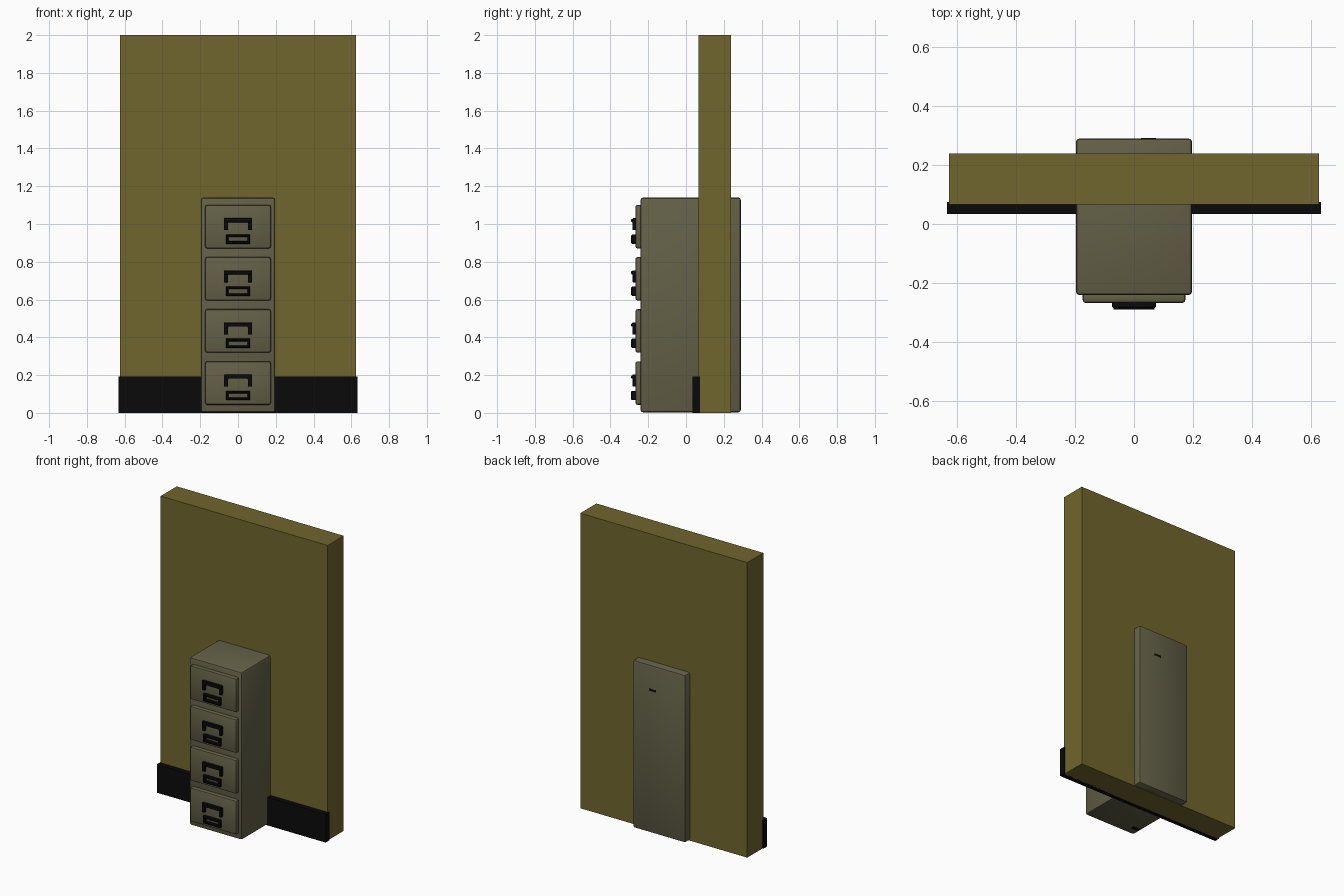
import bpy, bmesh, math
from mathutils import Vector

if "Cube" in bpy.data.objects:
    bpy.data.objects.remove(bpy.data.objects["Cube"])


def material(name, rgb):
    m = bpy.data.materials.new(name)
    m.diffuse_color = (*rgb, 1.0)
    m.use_nodes = True
    m.node_tree.nodes["Principled BSDF"].inputs["Base Color"].default_value = m.diffuse_color
    return m


OCHRE = material("ochre wall", (0.163, 0.133, 0.026))
METAL = material("olive grey metal", (0.125, 0.117, 0.063))
BLACK = material("black", (0.003, 0.003, 0.003))


def finish(name, bm, mat, smooth=False):
    bmesh.ops.recalc_face_normals(bm, faces=bm.faces)
    mesh = bpy.data.meshes.new(name)
    bm.to_mesh(mesh)
    bm.free()
    mesh.materials.append(mat)
    obj = bpy.data.objects.new(name, mesh)
    bpy.context.collection.objects.link(obj)
    if smooth:
        bpy.context.view_layer.objects.active = obj
        obj.select_set(True)
        bpy.ops.object.shade_smooth_by_angle(angle=math.radians(35))
        obj.select_set(False)
    return obj


def box(name, x, y, z, mat, bevel=0.0, segments=2):
    """Box from (min, max) ranges, with optional rounded edges."""
    bm = bmesh.new()
    bmesh.ops.create_cube(bm, size=1)
    lo, hi = Vector((x[0], y[0], z[0])), Vector((x[1], y[1], z[1]))
    for v in bm.verts:
        v.co = (lo + hi) / 2 + v.co * (hi - lo)
    if bevel:
        bmesh.ops.bevel(bm, geom=bm.edges[:], offset=bevel, segments=segments,
                        profile=0.5, affect='EDGES')
    return finish(name, bm, mat, bevel > 0)


def extruded(name, pts, y, mat, bevel):
    """Closed x/z outline pushed along y, with softened edges."""
    bm = bmesh.new()
    face = bm.faces.new([bm.verts.new((px, y[0], pz)) for px, pz in pts])
    ext = bmesh.ops.extrude_face_region(bm, geom=[face])
    for v in ext["geom"]:
        if isinstance(v, bmesh.types.BMVert):
            v.co.y = y[1]
    bmesh.ops.recalc_face_normals(bm, faces=bm.faces)
    bmesh.ops.bevel(bm, geom=bm.edges[:], offset=bevel, segments=2,
                    profile=0.5, affect='EDGES')
    return finish(name, bm, mat, True)


def label_frame(name, w, h, rim, y, zc, mat):
    """Rectangular ring standing on the drawer face."""
    bm = bmesh.new()
    rings = []
    for yy, d in ((y[1], 0), (y[0] + 0.005, 0), (y[0], 0.005),
                  (y[0], rim - 0.004), (y[0] + 0.004, rim), (y[1], rim)):
        a, b = w - d, h - d
        rings.append([bm.verts.new((sx * a, yy, zc + sz * b))
                      for sx, sz in ((-1, -1), (1, -1), (1, 1), (-1, 1))])
    for i in range(len(rings)):
        r0, r1 = rings[i], rings[(i + 1) % len(rings)]
        for k in range(4):
            bm.faces.new((r0[k], r0[(k + 1) % 4], r1[(k + 1) % 4], r1[k]))
    return finish(name, bm, mat)


# Wall panel and its skirting board
box("wall", (-0.626, 0.626), (0.066, 0.238), (0, 2), OCHRE)
box("skirting_board", (-0.633, 0.633), (0.034, 0.074), (0, 0.192), BLACK)

# Cabinet body, passing through the wall
box("cabinet_body", (-0.197, 0.197), (-0.241, 0.29), (0.003, 1.14), METAL, 0.013)

# Small dark marks on the back and underside
box("back_slot", (0.023, 0.075), (0.285, 0.2905), (0.965, 0.98), BLACK)
box("underside_slot", (-0.18, -0.13), (-0.185, -0.155), (0.002, 0.006), BLACK)

# Four drawers, each with a pull and a label holder
for i in range(4):
    zc = 0.158 + 0.276 * i
    box(f"drawer_front_{i + 1}", (-0.174, 0.174), (-0.268, -0.23),
        (zc - 0.115, zc + 0.115), METAL, 0.011)
    top, mid, low = zc + 0.045, zc + 0.023, zc - 0.019
    extruded(f"drawer_pull_{i + 1}",
             [(-0.074, low), (-0.053, low), (-0.053, mid), (0.053, mid),
              (0.053, low), (0.074, low), (0.074, top), (-0.074, top)],
             (-0.284, -0.264), BLACK, 0.004)
    box(f"pull_lip_{i + 1}", (-0.07, 0.07), (-0.29, -0.27),
        (mid, top - 0.004), BLACK, 0.004)
    label_frame(f"label_holder_{i + 1}", 0.063, 0.025, 0.014,
                (-0.29, -0.264), zc - 0.066, BLACK)
